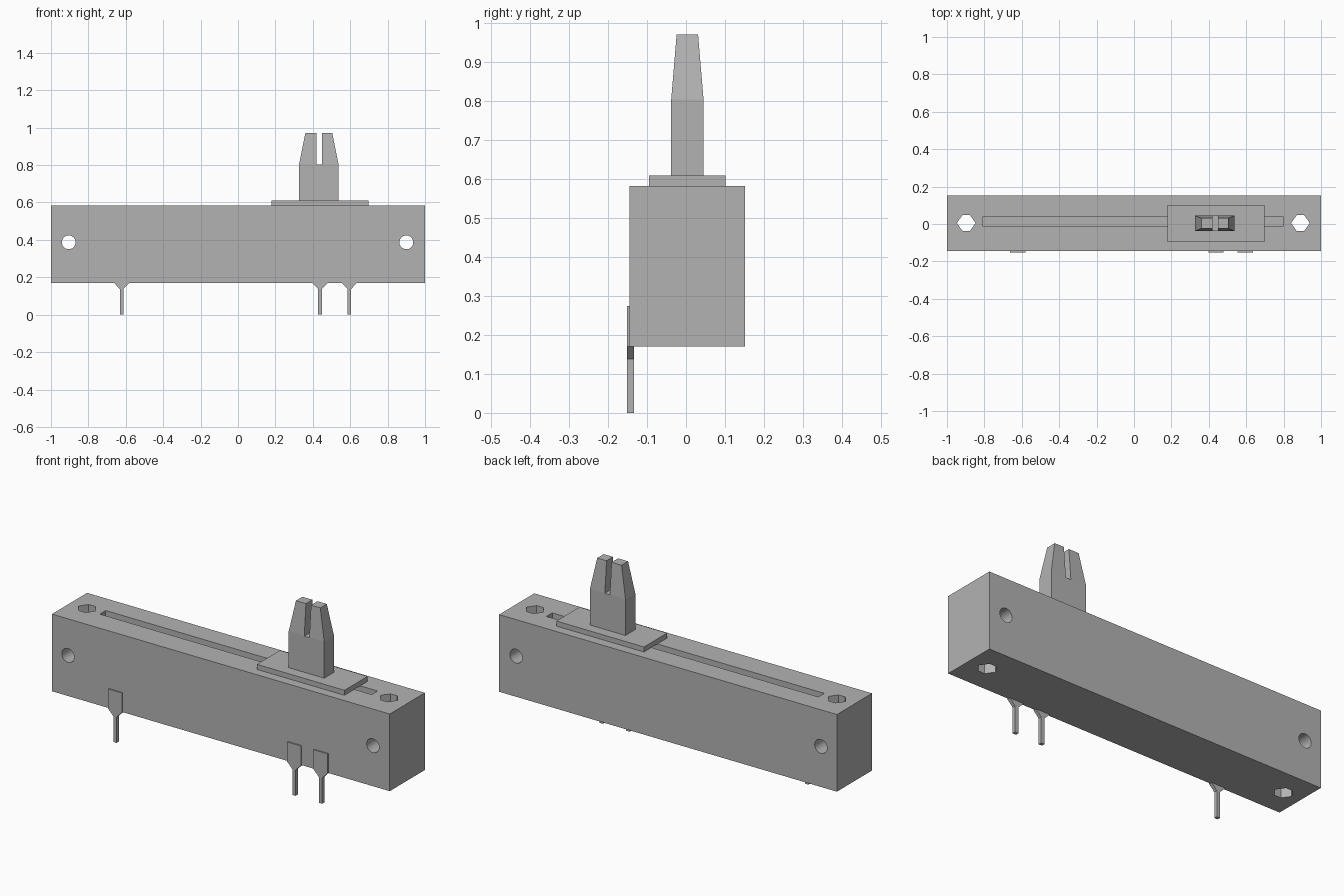
import bpy
import bmesh
from math import cos, sin, pi

cube = bpy.data.objects.get("Cube")
if cube:
    bpy.data.objects.remove(cube, do_unlink=True)

grey = bpy.data.materials.new("plain grey")
grey.use_nodes = True
grey.diffuse_color = (0.45, 0.45, 0.45, 1)
grey.node_tree.nodes["Principled BSDF"].inputs["Base Color"].default_value = (0.45, 0.45, 0.45, 1)


def loft(name, rings):
    """Join equal-length rings of points into a capped solid."""
    bm = bmesh.new()
    rows = [[bm.verts.new(p) for p in ring] for ring in rings]
    n = len(rows[0])
    for a, b in zip(rows, rows[1:]):
        for i in range(n):
            j = (i + 1) % n
            bm.faces.new((a[i], a[j], b[j], b[i]))
    bm.faces.new(rows[0][::-1])
    bm.faces.new(rows[-1])
    bmesh.ops.recalc_face_normals(bm, faces=bm.faces[:])
    mesh = bpy.data.meshes.new(name)
    bm.to_mesh(mesh)
    bm.free()
    mesh.materials.append(grey)
    ob = bpy.data.objects.new(name, mesh)
    bpy.context.collection.objects.link(ob)
    return ob


def rect(x0, x1, y0, y1, z):
    return [(x0, y0, z), (x1, y0, z), (x1, y1, z), (x0, y1, z)]


def box(name, x0, x1, y0, y1, z0, z1):
    return loft(name, [rect(x0, x1, y0, y1, z) for z in (z0, z1)])


def cut(target, cutter):
    cutter.hide_render = True
    mod = target.modifiers.new("cut", "BOOLEAN")
    mod.operation = "DIFFERENCE"
    mod.solver = "EXACT"
    mod.object = cutter
    bpy.context.view_layer.objects.active = target
    bpy.ops.object.modifier_apply(modifier=mod.name)
    bpy.data.objects.remove(cutter, do_unlink=True)


# Housing with slider slot and two pairs of crossing mounting holes
body = box("housing", -1, 1, -0.145, 0.152, 0.17, 0.583)
cut(body, box("slot_cutter", -0.81, 0.80, -0.012, 0.038, 0.45, 0.7))
for x, xv in ((-0.905, -0.897), (0.90, 0.89)):
    angles = [2 * pi * i / 24 for i in range(24)]
    cut(body, loft("cross_hole_cutter", [
        [(x + 0.037 * cos(a), y, 0.387 + 0.037 * sin(a)) for a in angles]
        for y in (-0.3, 0.3)]))
    hexagon = [(0.05, 0), (0.02, 0.042), (-0.02, 0.042),
               (-0.05, 0), (-0.02, -0.042), (0.02, -0.042)]
    cut(body, loft("vertical_hole_cutter", [
        [(xv + u, 0.005 + v, z) for u, v in hexagon] for z in (0, 0.8)]))

# Sliding plate
box("slider_plate", 0.178, 0.697, -0.095, 0.101, 0.583, 0.61)

# Tapered, split lever
lever = loft("slider_lever", [
    rect(0.327, 0.537, -0.038, 0.045, 0.605),
    rect(0.327, 0.537, -0.038, 0.045, 0.805),
    rect(0.36, 0.504, -0.024, 0.031, 0.972)])
cut(lever, box("notch_cutter", 0.419, 0.449, -0.2, 0.2, 0.803, 1.2))

# Flat terminals with wide tabs and narrow legs
half = [(0.010, 0), (0.010, 0.138), (0.041, 0.17), (0.041, 0.275)]
outline = half + [(-u, z) for u, z in reversed(half)]
for name, x in (("left", -0.622), ("middle", 0.438), ("right", 0.595)):
    loft("terminal_" + name, [
        [(x + u, y, z) for u, z in outline] for y in (-0.152, -0.134)])
